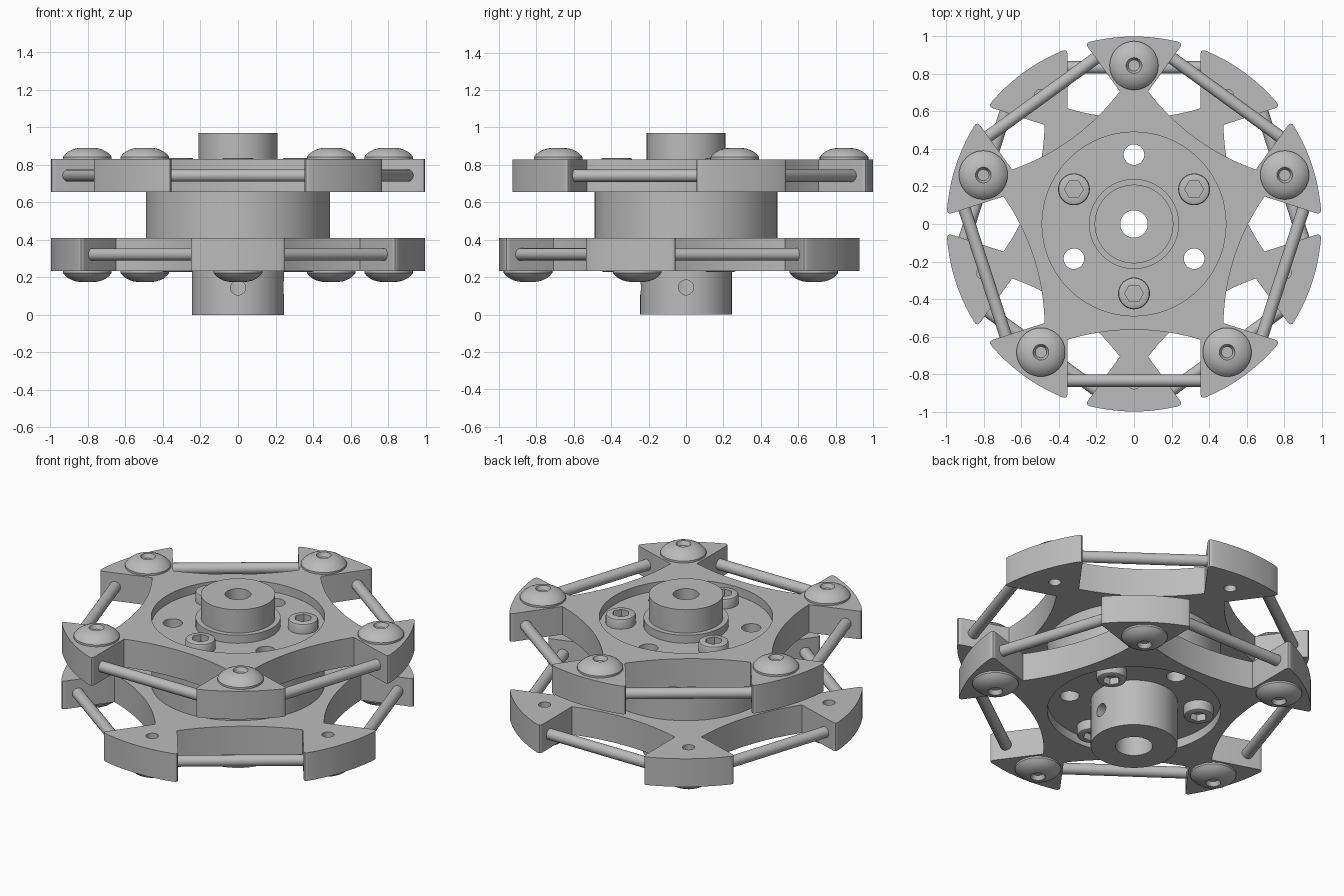
import bpy, bmesh
from math import sin, cos, pi, asin, sqrt, radians
from mathutils import Vector, Matrix

cube = bpy.data.objects.get("Cube")
if cube:
    bpy.data.objects.remove(cube)

steel = bpy.data.materials.new("grey metal")
steel.use_nodes = True
COLOUR = (0.5, 0.5, 0.5, 1)
steel.diffuse_color = COLOUR
steel.node_tree.nodes["Principled BSDF"].inputs["Base Color"].default_value = COLOUR


def add(name, mesh, z=0.0, pos=(0, 0), flip=False, turn=0.0):
    obj = bpy.data.objects.new(name, mesh)
    bpy.context.collection.objects.link(obj)
    obj.location = (pos[0], pos[1], z)
    obj.rotation_euler = (pi if flip else 0, 0, turn)
    return obj


def finish(bm, name):
    bmesh.ops.remove_doubles(bm, verts=bm.verts, dist=1e-5)
    bmesh.ops.recalc_face_normals(bm, faces=bm.faces)
    mesh = bpy.data.meshes.new(name)
    bm.to_mesh(mesh)
    bm.free()
    mesh.materials.append(steel)
    return mesh


def polar(r, a):
    return Vector((r * cos(a), r * sin(a)))


def circle(r, centre=(0, 0), n=48):
    return [polar(r, 2 * pi * i / n) + Vector(centre) for i in range(n)]


def slab(name, loops, thick):
    """Flat outline with holes, extruded about its mid plane."""
    curve = bpy.data.curves.new(name, 'CURVE')
    curve.dimensions = '2D'
    curve.fill_mode = 'BOTH'
    curve.extrude = thick / 2
    for pts in loops:
        s = curve.splines.new('POLY')
        s.points.add(len(pts) - 1)
        for p, q in zip(s.points, pts):
            p.co = (q[0], q[1], 0, 1)
        s.use_cyclic_u = True
    temp = add(name, curve)
    dg = bpy.context.evaluated_depsgraph_get()
    bm = bmesh.new()
    raw = bpy.data.meshes.new_from_object(temp.evaluated_get(dg))
    bm.from_mesh(raw)
    bpy.data.objects.remove(temp)
    bpy.data.meshes.remove(raw)
    return finish(bm, name)


def lathe(name, profile, closed=False, steps=64):
    bm = bmesh.new()
    vs = [bm.verts.new((r, 0, z)) for r, z in profile]
    edges = [bm.edges.new(p) for p in zip(vs, vs[1:])]
    if closed:
        edges.append(bm.edges.new((vs[-1], vs[0])))
    bmesh.ops.spin(bm, geom=vs + edges, cent=(0, 0, 0), axis=(0, 0, 1),
                   angle=2 * pi, steps=steps)
    return finish(bm, name)


def cylinder(name, r, length, n, matrix=Matrix()):
    bm = bmesh.new()
    bmesh.ops.create_cone(bm, cap_ends=True, segments=n, radius1=r, radius2=r,
                          depth=length, matrix=matrix)
    return finish(bm, name)


def drill(mesh, cutter_mesh):
    """Subtract a cutter and return the resulting mesh."""
    body, cutter = add("temp_body", mesh), add("temp_cutter", cutter_mesh)
    cutter.hide_render = True
    mod = body.modifiers.new("drill", 'BOOLEAN')
    mod.operation, mod.object, mod.solver = 'DIFFERENCE', cutter, 'EXACT'
    dg = bpy.context.evaluated_depsgraph_get()
    result = bpy.data.meshes.new_from_object(body.evaluated_get(dg))
    bpy.data.objects.remove(body)
    bpy.data.objects.remove(cutter)
    return result


# Five-armed plate outline, one gap per sector
SECTOR = 2 * pi / 5
HALF_GAP, INNER, CORNER, SAG = 0.355, 0.564, 0.617, 0.03
BEND = (HALF_GAP ** 2 + (CORNER - INNER) ** 2) / (2 * (CORNER - INNER))
EDGE = asin(HALF_GAP)


def rounded(a, b, c):
    return [a * (1 - t) ** 2 + b * 2 * t * (1 - t) + c * t * t
            for t in (i / 4 for i in range(5))]


def gap_points():
    tip = polar(1, EDGE)
    side = rounded(polar(1, EDGE + SAG), tip, tip - Vector((SAG, 0)))
    right = [Vector((p.x, -p.y)) for p in side]
    floor = []
    for i in range(17):
        v = -HALF_GAP + 2 * HALF_GAP * i / 16
        floor.append(Vector((INNER + BEND - sqrt(BEND ** 2 - v * v), v)))
    return right + floor + side[::-1]


outline = []
for k in range(5):
    a = pi / 2 + (k + 0.5) * SECTOR
    outline += [Matrix.Rotation(a, 2) @ p for p in gap_points()]
    start, end = a + EDGE + SAG, a + SECTOR - EDGE - SAG
    outline += [polar(1, start + (end - start) * i / 10) for i in range(1, 10)]

arm_angles = [pi / 2 + k * SECTOR for k in range(5)]
bolt_holes = [circle(0.035, polar(0.845, a), 20) for a in arm_angles]
plate = slab("plate", [outline, circle(0.49, n=96)] + bolt_holes, 0.175)

# Domed screw with round socket
button = lathe("button_screw", [(0, 0), (0.13, 0), (0.13, 0.012), (0.117, 0.028),
                                (0.1, 0.041), (0.08, 0.051), (0.06, 0.057), (0.042, 0.06),
                                (0.03, 0.035), (0, 0.035)], steps=40)
# Cap screw with hexagonal socket
cap = lathe("cap_screw", [(0, 0), (0.085, 0), (0.085, 0.05), (0.081, 0.058),
                          (0.073, 0.062), (0, 0.062)], steps=40)
cap = drill(cap, cylinder("hex", 0.05, 0.08, 6,
                          Matrix.Translation((0, 0, 0.06)) @ Matrix.Rotation(pi / 6, 4, 'Z')))
# Thin axle between neighbouring arms
rod = cylinder("rod", 0.033, 2 * HALF_GAP + 0.05, 24, Matrix.Rotation(pi / 2, 4, 'X'))

# Upper and lower wheels, the lower one turned over
for label, mid, face, recess, flip in (("upper", 0.7425, 0.83, 0.775, False),
                                       ("lower", 0.3215, 0.235, 0.29, True)):
    s = -1 if flip else 1
    add(label + "_plate", plate, mid, flip=flip)
    for k, a in enumerate(arm_angles):
        add(f"{label}_button_screw_{k + 1}", button, face, polar(0.845, s * a), flip)
        g = s * (a + SECTOR / 2)
        add(f"{label}_rod_{k + 1}", rod, mid, polar(0.835, g), turn=g)
    for k in range(3):
        add(f"{label}_cap_screw_{k + 1}", cap, recess,
            polar(0.37, radians(30 + 120 * k)), flip)

# Central drum with three through holes and a bore
holes = [circle(0.055, polar(0.37, radians(90 + 120 * k)), 32) for k in range(3)]
add("drum", slab("drum", [circle(0.49, n=96), circle(0.105)] + holes, 0.485), 0.5325)

# Upper collar with a stepped flange
add("upper_collar", lathe("upper_collar", [(0.073, 0.775), (0.24, 0.775), (0.24, 0.825),
                                           (0.21, 0.825), (0.21, 0.97), (0.073, 0.97)], True))

# Lower collar with two grub screw holes
collar = lathe("lower_collar", [(0.105, 0), (0.245, 0), (0.245, 0.29), (0.105, 0.29)], True)
for spot, axis in (((0, -0.2, 0.145), 'X'), ((0.2, 0, 0.145), 'Y')):
    collar = drill(collar, cylinder("grub", 0.04, 0.24, 32,
                                    Matrix.Translation(spot) @ Matrix.Rotation(pi / 2, 4, axis)))
add("lower_collar", collar)

# Smooth round walls, keep edges crisp
bpy.ops.object.select_all(action='DESELECT')
seen = set()
for obj in bpy.context.collection.objects:
    if obj.type == 'MESH' and obj.data.materials and obj.data.materials[0] == steel \
            and obj.data.name not in seen:
        seen.add(obj.data.name)
        obj.select_set(True)
        bpy.context.view_layer.objects.active = obj
        obj.data.shade_smooth()
        obj.data.set_sharp_from_angle(angle=radians(30))
